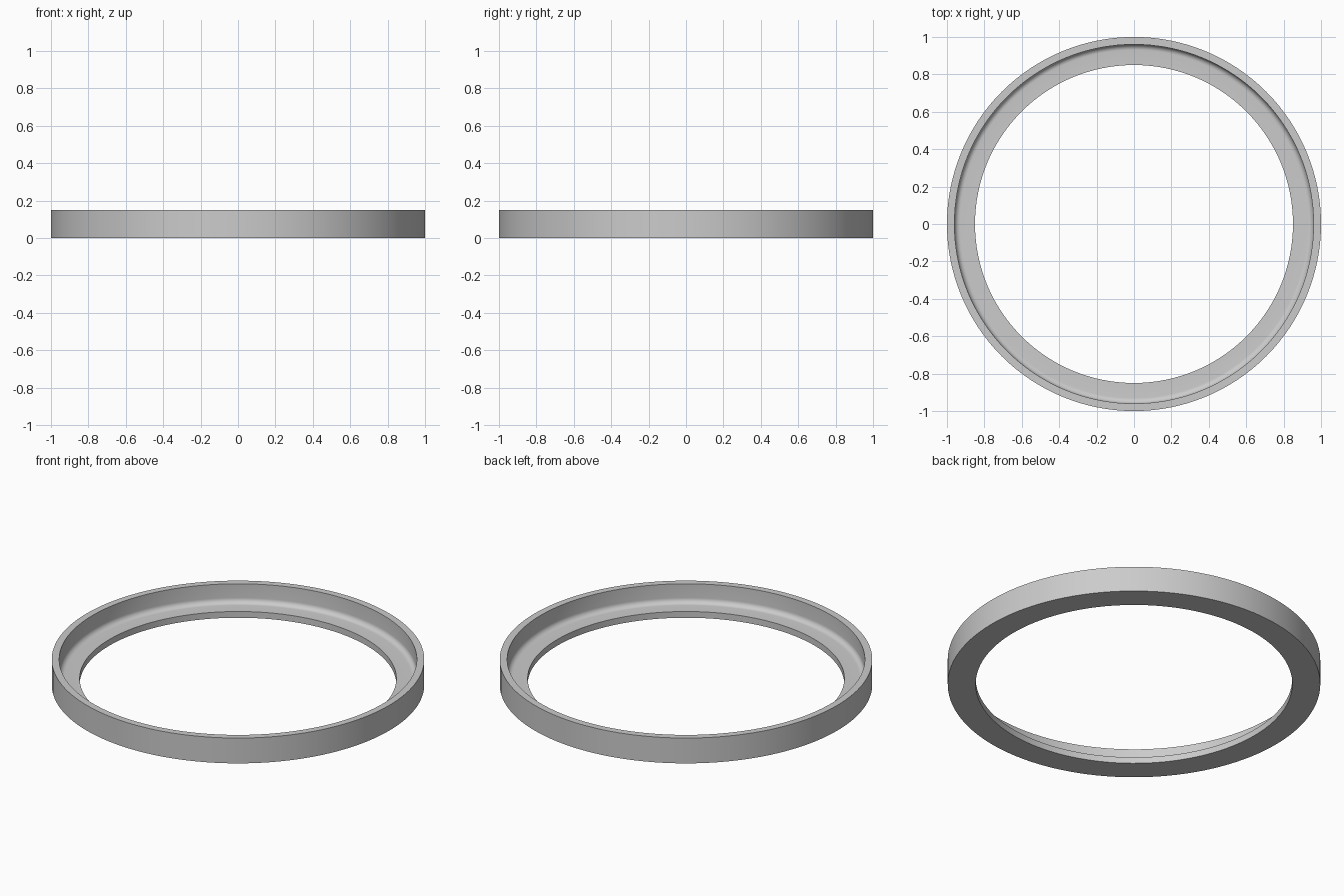
import bpy, bmesh
from math import sin, cos, pi, radians

cube = bpy.data.objects.get("Cube")
if cube:
    bpy.data.objects.remove(cube, do_unlink=True)

# Ring dimensions
SEGMENTS = 128
OUTER, WALL, HOLE = 1.0, 0.96, 0.85
HEIGHT, LIP, FILLET = 0.15, 0.037, 0.03

# Plain grey
grey = bpy.data.materials.new("grey")
grey.use_nodes = True
colour = (0.6, 0.6, 0.6, 1)
grey.diffuse_color = colour
grey.node_tree.nodes["Principled BSDF"].inputs["Base Color"].default_value = colour

# L-shaped section with a rounded inside corner
profile = [(HOLE, 0), (OUTER, 0), (OUTER, HEIGHT), (WALL, HEIGHT)]
for i in range(9):
    a = -pi / 2 * i / 8
    profile.append((WALL - FILLET + FILLET * cos(a), LIP + FILLET + FILLET * sin(a)))
profile.append((HOLE, LIP))

# Revolve the section around z
bm = bmesh.new()
verts = [bm.verts.new((r, 0, z)) for r, z in profile]
edges = [bm.edges.new((v, verts[(i + 1) % len(verts)])) for i, v in enumerate(verts)]
bmesh.ops.spin(bm, geom=verts + edges, cent=(0, 0, 0), axis=(0, 0, 1),
               angle=2 * pi, steps=SEGMENTS, use_merge=False)
bmesh.ops.remove_doubles(bm, verts=bm.verts, dist=0.0005)
bmesh.ops.recalc_face_normals(bm, faces=bm.faces)

mesh = bpy.data.meshes.new("lipped_ring")
bm.to_mesh(mesh)
bm.free()
mesh.materials.append(grey)
ring = bpy.data.objects.new("lipped_ring", mesh)
bpy.context.collection.objects.link(ring)

# Smooth curves, sharp rims
bpy.ops.object.select_all(action="DESELECT")
ring.select_set(True)
bpy.context.view_layer.objects.active = ring
bpy.ops.object.shade_smooth_by_angle(angle=radians(30))
